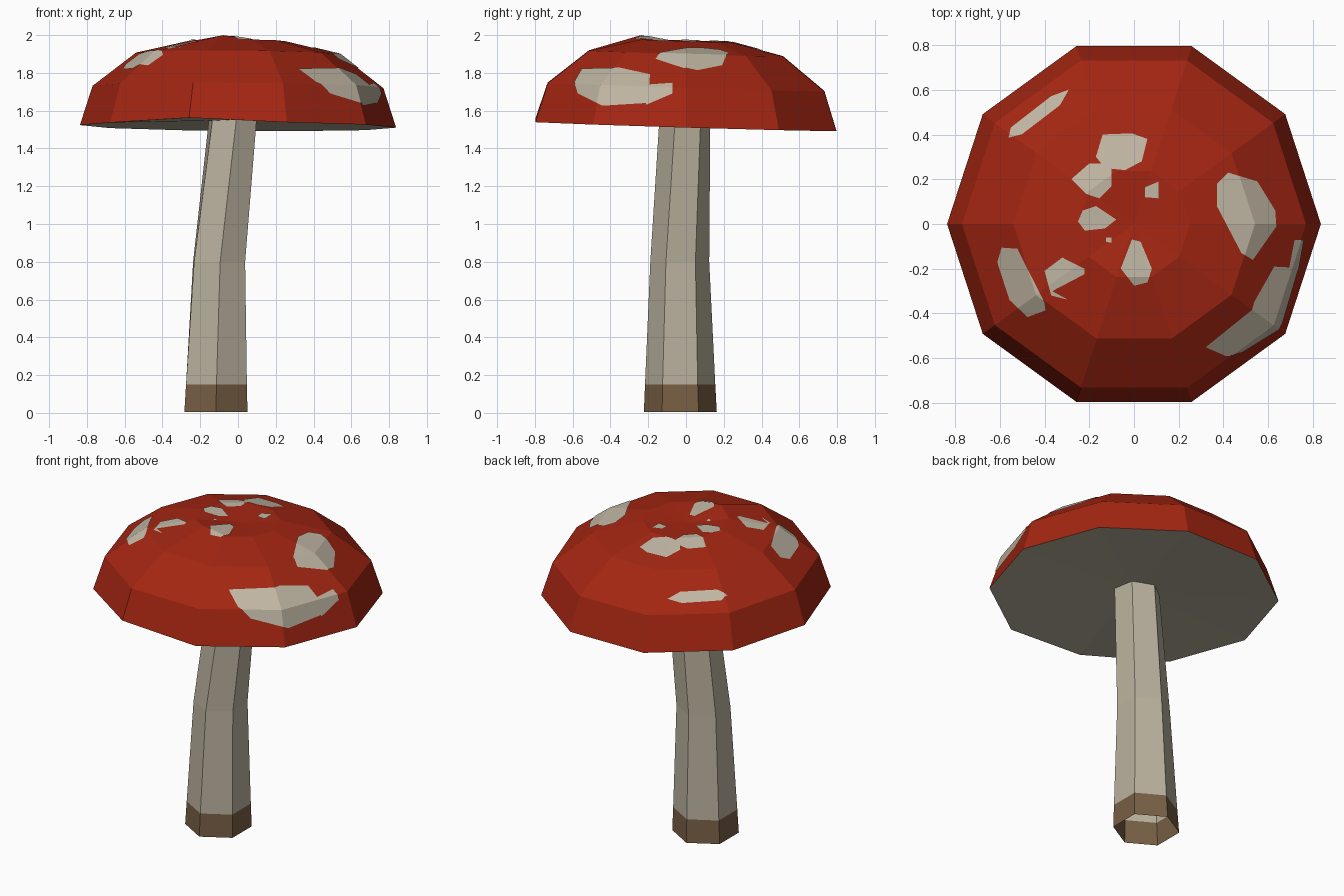
import bpy, bmesh
from math import sin, cos, radians, tau
from mathutils import Vector

cube = bpy.data.objects.get("Cube")
if cube:
    bpy.data.objects.remove(cube, do_unlink=True)


def material(name, rgb):
    m = bpy.data.materials.new(name)
    m.use_nodes = True
    m.diffuse_color = (*rgb, 1)
    m.node_tree.nodes["Principled BSDF"].inputs["Base Color"].default_value = (*rgb, 1)
    return m


RED = material("cap red", (0.37, 0.019, 0.006))
CREAM = material("stem cream", (0.49, 0.445, 0.342))
PALE = material("spot cream", (0.53, 0.47, 0.37))
BROWN = material("soil brown", (0.188, 0.114, 0.058))


def finish(bm, name, *mats):
    me = bpy.data.meshes.new(name)
    bm.to_mesh(me)
    bm.free()
    for m in mats:
        me.materials.append(m)
    ob = bpy.data.objects.new(name, me)
    bpy.context.collection.objects.link(ob)
    return ob


def bridge(bm, low, high, mat=0):
    n = len(low)
    for i in range(n):
        j = (i + 1) % n
        bm.faces.new((low[i], low[j], high[j], high[i])).material_index = mat


SIDES = 10


def cap_ring(bm, r, z, bump=0):
    # Slightly tilted ring with one raised corner at the front
    ring = []
    for i in range(SIDES):
        x, y = r * cos(tau * i / SIDES), r * sin(tau * i / SIDES)
        ring.append(bm.verts.new((x, y, z - 0.03 * y - 0.008 * x + (bump if i == 7 else 0))))
    return ring


def fan(bm, ring, z, flip=False):
    tip = bm.verts.new((0, 0, z))
    for i in range(SIDES):
        a, b = ring[i], ring[(i + 1) % SIDES]
        bm.faces.new((b, a, tip) if flip else (a, b, tip))


def cap_surface():
    bm = bmesh.new()
    rings = [cap_ring(bm, 0.837, 1.517, 0.02), cap_ring(bm, 0.77, 1.725),
             cap_ring(bm, 0.54, 1.903), cap_ring(bm, 0.25, 1.97, 0.022)]
    for low, high in zip(rings, rings[1:]):
        bridge(bm, low, high)
    fan(bm, rings[-1], 1.955)
    bm.normal_update()
    return bm


# Cap and its shallow underside
finish(cap_surface(), "cap", RED)
bm = bmesh.new()
fan(bm, cap_ring(bm, 0.837, 1.517, 0.02), 1.55, flip=True)
finish(bm, "cap_underside", CREAM)

# Leaning hollow stem with a soiled foot: centre x, centre y, z, radius, twist
bm = bmesh.new()
rings = []
for cx, cy, z, r, twist in ((-0.117, -0.03, 0.004, 0.193, 0), (-0.114, -0.031, 0.15, 0.186, 0),
                            (-0.1, -0.033, 0.8, 0.156, 2), (-0.027, -0.006, 1.56, 0.136, 8)):
    ring = []
    for k in range(6):
        a = radians(30 + 60 * k + twist)
        ring.append(bm.verts.new((cx + r * cos(a), cy + r * sin(a), z)))
    rings.append(ring)
for k, (low, high) in enumerate(zip(rings, rings[1:])):
    bridge(bm, low, high, 1 if k == 0 else 0)
finish(bm, "stem", CREAM, BROWN)


def spot(name, axis, outline):
    """Thin patch of the cap, trimmed to a convex outline seen along an axis."""
    if axis == "Z":
        out, pts = Vector((0, 0, 1)), [Vector((u, v, 0)) for u, v in outline]
    else:
        out, pts = Vector((1, 0, 0)), [Vector((0, u, v)) for u, v in outline]
    centre = sum(pts, Vector()) / len(pts)
    bm = cap_surface()
    away = [f for f in bm.faces if f.normal.dot(out) < 0.05]
    bmesh.ops.delete(bm, geom=away, context="FACES")
    for a, b in zip(pts, pts[1:] + pts[:1]):
        side = (b - a).cross(out)
        if side.dot(centre - a) > 0:
            side.negate()
        bmesh.ops.bisect_plane(bm, geom=bm.verts[:] + bm.edges[:] + bm.faces[:], dist=1e-5,
                               plane_co=a, plane_no=side, clear_outer=True)
    bm.normal_update()
    for v in bm.verts:
        v.co += v.normal * 0.004
    finish(bm, name, PALE)


# Irregular cap spots
spot("side_spot", "X", [(-.59, 1.75), (-.55, 1.82), (-.35, 1.825), (-.19, 1.79),
                        (-.2, 1.64), (-.44, 1.625), (-.57, 1.69)])
spot("side_spot_tail", "X", [(-.21, 1.735), (-.07, 1.745), (-.07, 1.69), (-.21, 1.63)])
spot("back_left_spot", "Z", [(-.29, .6), (-.37, .57), (-.55, .43), (-.56, .385), (-.5, .4), (-.33, .53)])
spot("back_spot", "Z", [(-.14, .4), (-.01, .405), (.06, .38), (.035, .28), (-.04, .24), (-.13, .25), (-.17, .3)])
spot("back_spot_lobe", "Z", [(-.28, .2), (-.2, .27), (-.1, .27), (-.1, .17), (-.155, .115), (-.215, .135)])
spot("small_spot", "Z", [(.05, .12), (.05, .165), (.11, .19), (.11, .115)])
spot("crown_spot", "Z", [(-.25, .01), (-.23, .06), (-.17, .08), (-.08, .02), (-.13, -.02), (-.22, -.03)])
spot("tiny_spot", "Z", [(-.125, -.06), (-.1, -.06), (-.1, -.085), (-.125, -.08)])
spot("front_spot", "Z", [(-.01, -.07), (.03, -.08), (.08, -.2), (.06, -.26), (0, -.275), (-.06, -.2)])
spot("front_left_spot", "Z", [(-.4, -.21), (-.32, -.15), (-.22, -.2), (-.225, -.27), (-.29, -.34), (-.37, -.32)])
spot("left_spot", "Z", [(-.61, -.17), (-.59, -.105), (-.52, -.11), (-.4, -.35), (-.395, -.385),
                        (-.475, -.415), (-.555, -.34)])
spot("right_spot", "Z", [(.37, .18), (.42, .23), (.55, .19), (.63, .06), (.635, -.01), (.53, -.16),
                         (.48, -.13), (.37, .08)])
